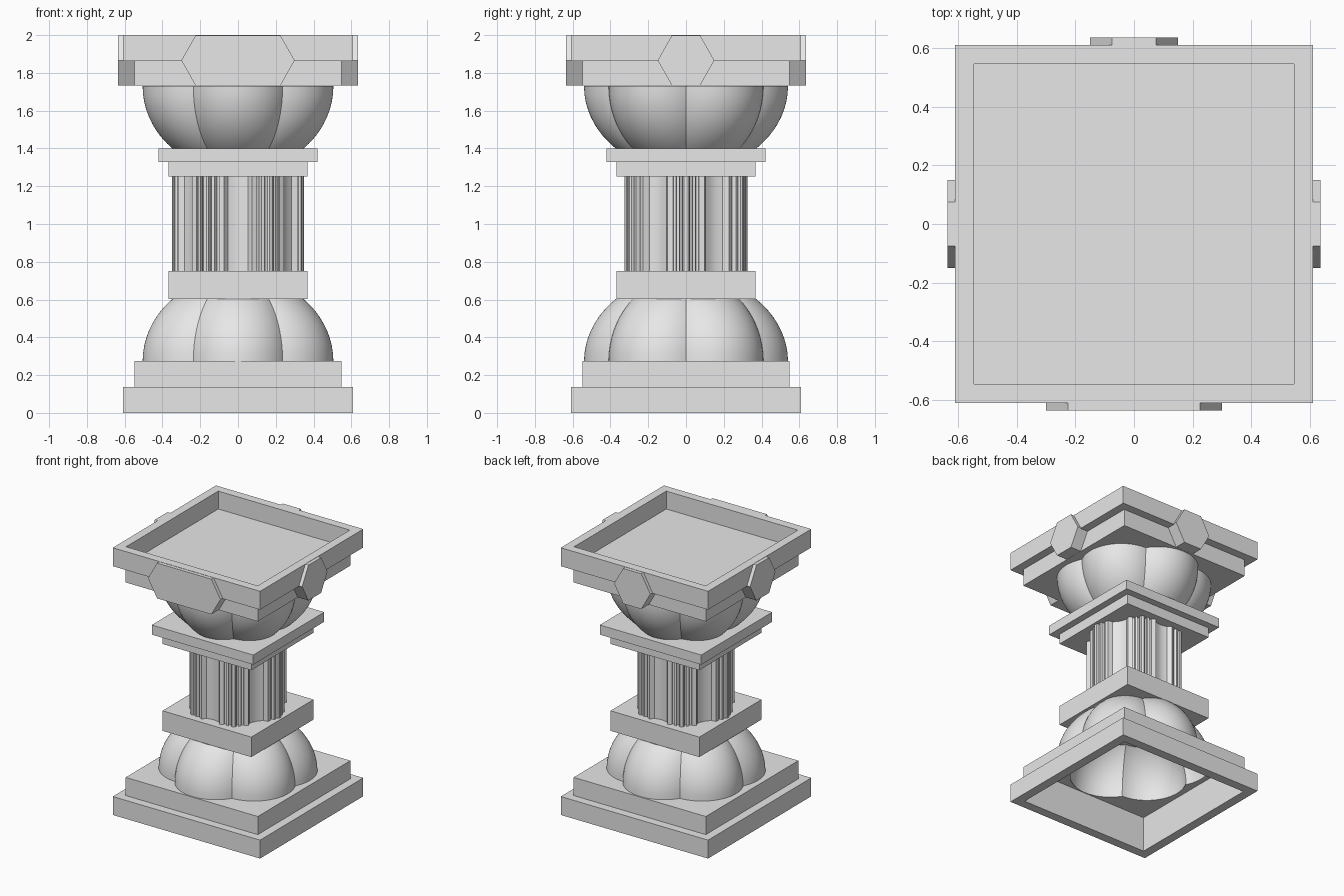
import bpy, bmesh, math
from math import sin, cos, pi, sqrt, radians

if "Cube" in bpy.data.objects:
    bpy.data.objects.remove(bpy.data.objects["Cube"])

stone = bpy.data.materials.new("pale_stone")
stone.diffuse_color = (0.8, 0.8, 0.8, 1)
stone.use_nodes = True
stone.node_tree.nodes["Principled BSDF"].inputs["Base Color"].default_value = stone.diffuse_color


def finish(name, bm, smooth=False):
    bmesh.ops.recalc_face_normals(bm, faces=bm.faces[:])
    me = bpy.data.meshes.new(name)
    bm.to_mesh(me)
    bm.free()
    me.materials.append(stone)
    ob = bpy.data.objects.new(name, me)
    bpy.context.collection.objects.link(ob)
    if smooth:
        bpy.ops.object.select_all(action='DESELECT')
        ob.select_set(True)
        bpy.context.view_layer.objects.active = ob
        bpy.ops.object.shade_smooth_by_angle(angle=radians(35))
    return ob


def loft(name, rings, cap_start=False, cap_end=False, closed=False, smooth=False):
    """Skin a list of equal-length point rings."""
    bm = bmesh.new()
    loops = [[bm.verts.new(p) for p in r] for r in rings]
    pairs = list(zip(loops, loops[1:])) + ([(loops[-1], loops[0])] if closed else [])
    for a, b in pairs:
        n = len(a)
        for i in range(n):
            j = (i + 1) % n
            bm.faces.new((a[i], a[j], b[j], b[i]))
    if cap_start:
        bm.faces.new(loops[0])
    if cap_end:
        bm.faces.new(loops[-1])
    return finish(name, bm, smooth)


def square(h, z):
    return [(-h, -h, z), (h, -h, z), (h, h, z), (-h, h, z)]


def slab(name, h, z0, z1):
    return loft(name, [square(h, z0), square(h, z1)], True, True)


def frame(name, h, inner, z0, z1):
    return loft(name, [square(h, z0), square(h, z1), square(inner, z1), square(inner, z0)], closed=True)


# six-lobed outline shared by the dome and the bowl
N = 144
def lobed(scale, z):
    d, rho, pts = 0.26, 0.28, []
    for i in range(N):
        t = 2 * pi * i / N
        f = (t % (pi / 3)) - pi / 6
        r = scale * (d * cos(f) + sqrt(rho ** 2 - (d * sin(f)) ** 2))
        pts.append((r * cos(t), r * sin(t), z))
    return pts


def square_ring(h, z):
    pts = []
    for i in range(N):
        t = 2 * pi * i / N
        k = h / max(abs(cos(t)), abs(sin(t)))
        pts.append((k * cos(t), k * sin(t), z))
    return pts


def bulb(name, z0, direction):
    rings = []
    for i in range(13):
        u = 0.33 * sin(pi / 2 * i / 12)
        rings.append(lobed(sqrt(1 - (u / 0.455) ** 2), z0 + direction * u))
    return loft(name, rings, smooth=True)


# hollow base
frame("base_rim", 0.61, 0.54, 0, 0.138)
loft("base_step", [square_ring(0.54, 0.138), square_ring(0.54, 0.268), lobed(0.99, 0.268),
                   lobed(0.99, 0.274), square_ring(0.547, 0.274), square_ring(0.547, 0.138)])
bulb("base_dome", 0.272, 1)

# shaft with its plates
slab("lower_plinth", 0.368, 0.602, 0.752)
slab("upper_plinth", 0.368, 1.252, 1.328)
slab("upper_plinth_lip", 0.42, 1.328, 1.4)

# half of a ridge cluster: (offset from its axis, distance out)
half = [(0.010, 0.350), (0.018, 0.343), (0.020, 0.318), (0.032, 0.318), (0.034, 0.338),
        (0.050, 0.334), (0.052, 0.312), (0.066, 0.312), (0.068, 0.321), (0.098, 0.318)]
cluster = [(-s, r) for s, r in reversed(half)] + half
section = []
for k in range(6):
    a = k * pi / 3
    for s, r in cluster:
        section.append((r * cos(a) - s * sin(a), r * sin(a) + s * cos(a)))
    # shallow concave flute up to the next cluster
    for i in range(1, 8):
        f = i / 8 - 0.5
        t = a + pi / 6 + f * 0.46
        r = 0.31 - 0.022 * cos(pi * f)
        section.append((r * cos(t), r * sin(t)))
loft("fluted_shaft", [[(x, y, z) for x, y in section] for z in (0.752, 1.252)], True, True, smooth=True)

# capital
bulb("capital_bowl", 1.73, -1)
slab("capital_step", 0.547, 1.733, 1.866)
frame("capital_rim", 0.61, 0.545, 1.862, 2.0)

# hexagonal plaques, a wide one in front and three small ones
for name, w, turn in (("front_plaque", 0.30, 0), ("right_plaque", 0.15, 1),
                      ("back_plaque", 0.15, 2), ("left_plaque", 0.15, 3)):
    f = w - 0.075
    outline = [(-w, 1.866), (-f, 1.734), (f, 1.734), (w, 1.866), (f, 1.998), (-f, 1.998)]
    ob = loft(name, [[(x, y, z) for x, z in outline] for y in (-0.636, -0.546)], True, True)
    ob.rotation_euler.z = turn * pi / 2
